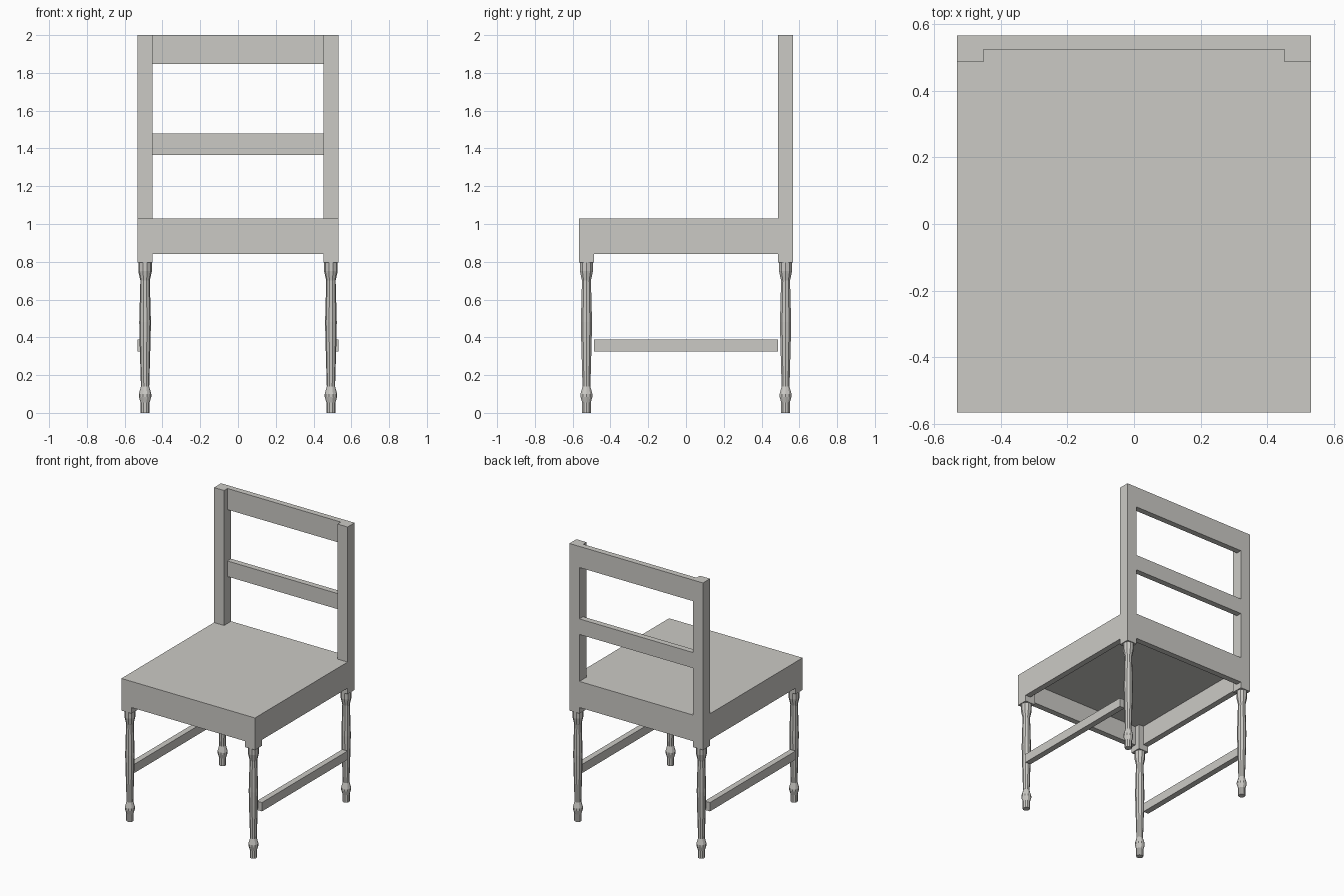
import bpy, bmesh, math

if "Cube" in bpy.data.objects:
    bpy.data.objects.remove(bpy.data.objects["Cube"])

wood = bpy.data.materials.new("pale grey")
wood.diffuse_color = (0.6, 0.59, 0.56, 1)
wood.use_nodes = True
wood.node_tree.nodes["Principled BSDF"].inputs["Base Color"].default_value = wood.diffuse_color

X, Y = 0.532, 0.567      # half width and half depth
P, T = 0.08, 0.042       # post size, board thickness


def finish(name, bm):
    bmesh.ops.recalc_face_normals(bm, faces=bm.faces)
    me = bpy.data.meshes.new(name)
    bm.to_mesh(me)
    bm.free()
    me.materials.append(wood)
    ob = bpy.data.objects.new(name, me)
    bpy.context.collection.objects.link(ob)
    return ob


def box(name, x0, x1, y0, y1, z0, z1):
    bm = bmesh.new()
    bmesh.ops.create_cube(bm, size=1)
    for v in bm.verts:
        v.co.x = x1 if v.co.x > 0 else x0
        v.co.y = y1 if v.co.y > 0 else y0
        v.co.z = z1 if v.co.z > 0 else z0
    return finish(name, bm)


def turned_leg(name, cx, cy, profile, sides=10):
    bm = bmesh.new()
    rings = []
    for r, z in profile:
        rings.append([bm.verts.new((cx + r * math.cos(2 * math.pi * i / sides),
                                    cy + r * math.sin(2 * math.pi * i / sides), z))
                      for i in range(sides)])
    for a, b in zip(rings, rings[1:]):
        for i in range(sides):
            j = (i + 1) % sides
            bm.faces.new((a[i], a[j], b[j], b[i]))
    bm.faces.new(rings[0])
    bm.faces.new(rings[-1])
    return finish(name, bm)


# seat board, notched around the back posts by stopping at their front
ix, iy = X - P, Y - P
box("seat", -X, X, -Y, iy, 0.98, 1.028)
box("seat_back_strip", -ix, ix, iy, Y, 0.98, 1.028)

# aprons under the seat
box("front_apron", -ix, ix, -Y, -Y + T, 0.84, 0.98)
box("back_apron", -ix, ix, Y - T, Y, 0.84, 0.98)

# back rails between the posts
box("top_rail", -ix, ix, Y - T, Y, 1.848, 2.0)
box("middle_rail", -ix, ix, Y - T, Y, 1.366, 1.478)

# turned leg outline: radius, height
leg = [(0.024, 0), (0.024, 0.055), (0.033, 0.085), (0.033, 0.1), (0.022, 0.14),
       (0.029, 0.38), (0.031, 0.48), (0.025, 0.7), (0.036, 0.75), (0.036, 0.797)]

for s, side in ((-1, "left"), (1, "right")):
    xa, xb = sorted((s * X, s * (X - T)))
    pa, pb = sorted((s * X, s * ix))
    box(side + "_apron", xa, xb, -iy, iy, 0.84, 0.98)
    box(side + "_stretcher", xa, xb, -iy, iy, 0.325, 0.388)
    # square posts: short under the seat in front, full height behind
    box(side + "_front_block", pa, pb, -Y, -iy, 0.797, 0.98)
    box(side + "_back_post", pa, pb, iy, Y, 0.797, 2.0)
    for t, end in ((-1, "front"), (1, "back")):
        turned_leg(f"{side}_{end}_leg", s * (X - P / 2), t * (Y - P / 2), leg)
